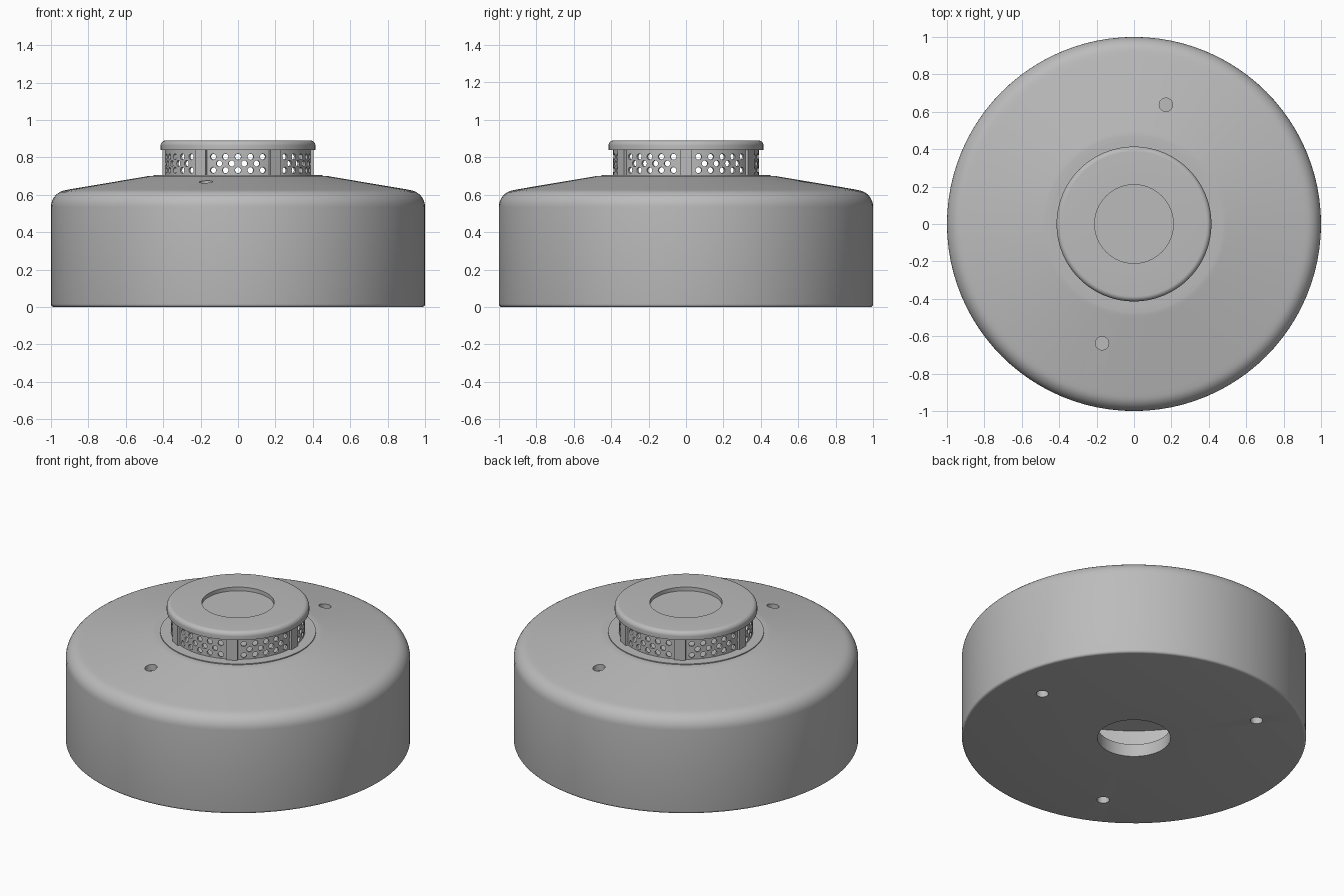
import bpy, bmesh, math
from mathutils import Matrix, Vector

cube = bpy.data.objects.get("Cube")
if cube:
    bpy.data.objects.remove(cube, do_unlink=True)

grey = bpy.data.materials.new("light_grey_plastic")
grey.use_nodes = True
colour = (0.5, 0.5, 0.5, 1)
grey.diffuse_color = colour
grey.node_tree.nodes["Principled BSDF"].inputs["Base Color"].default_value = colour


def finish(name, bm):
    """Turn a bmesh into a named grey object."""
    bmesh.ops.remove_doubles(bm, verts=bm.verts, dist=1e-5)
    bmesh.ops.recalc_face_normals(bm, faces=bm.faces)
    mesh = bpy.data.meshes.new(name)
    bm.to_mesh(mesh)
    bm.free()
    mesh.materials.append(grey)
    obj = bpy.data.objects.new(name, mesh)
    bpy.context.collection.objects.link(obj)
    return obj


def activate(obj):
    bpy.ops.object.select_all(action='DESELECT')
    obj.select_set(True)
    bpy.context.view_layer.objects.active = obj


def smooth(obj):
    activate(obj)
    bpy.ops.object.shade_smooth_by_angle(angle=math.radians(32))


def lathe(name, profile, closed=False, steps=96):
    """Revolve (radius, height) points around z."""
    bm = bmesh.new()
    verts = [bm.verts.new((r, 0, z)) for r, z in profile]
    pairs = list(zip(verts, verts[1:]))
    if closed:
        pairs.append((verts[-1], verts[0]))
    edges = [bm.edges.new(p) for p in pairs]
    bmesh.ops.spin(bm, geom=verts + edges, cent=(0, 0, 0), axis=(0, 0, 1),
                   angle=math.tau, steps=steps, use_merge=False)
    bmesh.ops.remove_doubles(bm, verts=bm.verts, dist=1e-5)
    return finish(name, bm)


def arc(cx, cz, radius, start, end, n=8):
    return [(cx + radius * math.cos(a), cz + radius * math.sin(a))
            for a in (math.radians(start + (end - start) * i / n) for i in range(n + 1))]


def polar(radius, degrees, z):
    a = math.radians(degrees)
    return Vector((radius * math.cos(a), radius * math.sin(a), z))


# Hollow housing with a sloping top and a round opening in its base
outer = [(0, 0.70), (0.47, 0.70), (0.485, 0.699), (0.50, 0.696), (0.90, 0.629)]
outer += arc(0.91, 0.535, 0.09, 81, 0)
outer += arc(0.985, 0.015, 0.015, 0, -90, 4)
inner = [(0.212, 0), (0.212, 0.08), (0.93, 0.08), (0.93, 0.585), (0.48, 0.66), (0, 0.66)]
housing = lathe("housing", outer + inner)

# Screw holes: two through the top, three through the base
bm = bmesh.new()
holes = [(0.66, a, 0.65) for a in (75, 255)] + [(0.74, a, 0.03) for a in (4, 124, 244)]
for radius, angle, z in holes:
    bmesh.ops.create_cone(bm, cap_ends=True, segments=24, radius1=0.036, radius2=0.036,
                          depth=0.2, matrix=Matrix.Translation(polar(radius, angle, z)))
cutter = finish("screw_hole_cutter", bm)
cutter.hide_render = True
cut = housing.modifiers.new("screw_holes", 'BOOLEAN')
cut.operation = 'DIFFERENCE'
cut.solver = 'EXACT'
cut.object = cutter
activate(housing)
bpy.ops.object.modifier_apply(modifier=cut.name)
bpy.data.objects.remove(cutter, do_unlink=True)
smooth(housing)

# Thin collar under the sensor chamber
smooth(lathe("collar", [(0, 0.706), (0.452, 0.706), (0.452, 0.69)]))

# Rounded cap with a shallow round recess
cap = [(0, 0.866), (0.21, 0.866), (0.21, 0.89)]
cap += arc(0.387, 0.863, 0.027, 90, 0)
cap += [(0.414, 0.84), (0, 0.84)]
smooth(lathe("cap", cap))

# Perforated screen: staggered rows of square cells with round holes, wrapped to a ring
SCREEN_R, CELL, ROW_H, HOLE_R = 0.389, 10, 0.036, 0.0165
side = [-1, -0.5, 0, 0.5]
border = ([(-1, -s) for s in side] + [(s, -1) for s in side]
          + [(1, s) for s in side] + [(-s, 1) for s in side])
bm = bmesh.new()
for row in range(3):
    z = 0.731 + ROW_H * row
    for col in range(360 // CELL):
        centre = CELL * (col + 0.5 * (row % 2))
        rim = [bm.verts.new(polar(SCREEN_R, centre + CELL / 2 * u, z + ROW_H / 2 * v))
               for u, v in border]
        from_post = abs((centre + 30) % 60 - 30)
        if from_post < 6:
            bm.faces.new(rim)
            continue
        ring = []
        for i in range(16):
            a = math.radians(135 + 22.5 * i)
            turn = math.degrees(HOLE_R * math.cos(a) / SCREEN_R)
            ring.append(bm.verts.new(polar(SCREEN_R, centre + turn, z + HOLE_R * math.sin(a))))
        for i in range(16):
            j = (i + 1) % 16
            bm.faces.new((rim[i], rim[j], ring[j], ring[i]))
screen = finish("perforated_screen", bm)
thick = screen.modifiers.new("thickness", 'SOLIDIFY')
thick.thickness = 0.012
thick.offset = -1
activate(screen)
bpy.ops.object.modifier_apply(modifier=thick.name)
smooth(screen)

# Plain bands above and below the screen
for name, low, high in (("lower_band", 0.70, 0.713), ("upper_band", 0.821, 0.845)):
    band = [(SCREEN_R, low), (SCREEN_R, high), (SCREEN_R - 0.012, high), (SCREEN_R - 0.012, low)]
    smooth(lathe(name, band, closed=True, steps=72))

# Six posts holding up the cap
for i in range(6):
    bm = bmesh.new()
    place = (Matrix.Rotation(math.radians(60 * i), 4, 'Z')
             @ Matrix.Translation((0.386, 0, 0.773))
             @ Matrix.Diagonal((0.034, 0.066, 0.145, 1)))
    bmesh.ops.create_cube(bm, size=1, matrix=place)
    finish("post_%d" % (i + 1), bm)
